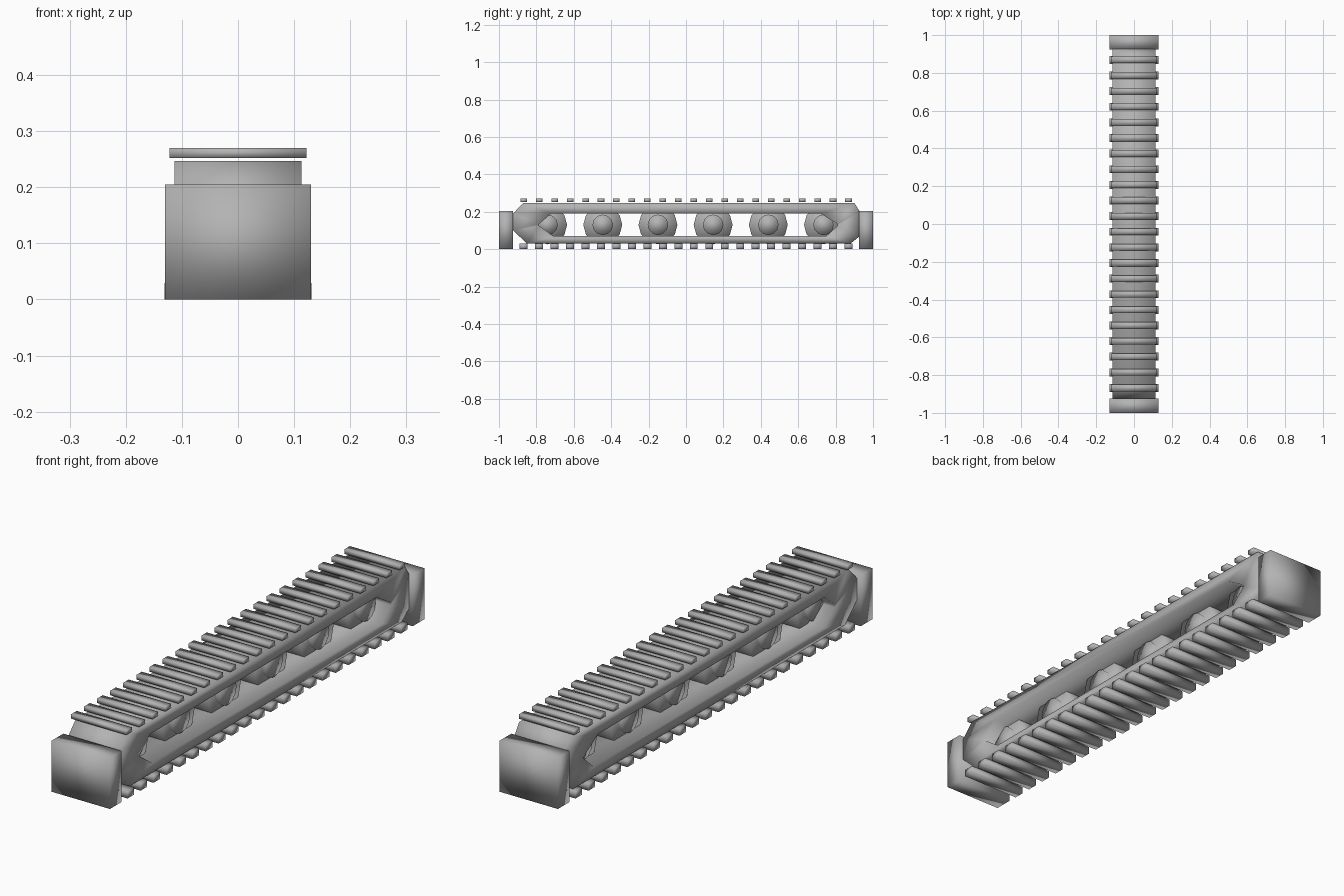
import bpy
import bmesh
import math
from mathutils import Matrix

if "Cube" in bpy.data.objects:
    bpy.data.objects.remove(bpy.data.objects["Cube"])

# One plain metal colour
GREY = (0.45, 0.45, 0.45, 1)
steel = bpy.data.materials.new("grey_steel")
steel.use_nodes = True
steel.diffuse_color = GREY
steel.node_tree.nodes["Principled BSDF"].inputs["Base Color"].default_value = GREY


def finish(bm, name):
    """Turn a bmesh into a soft-shaded grey object."""
    bmesh.ops.recalc_face_normals(bm, faces=bm.faces)
    mesh = bpy.data.meshes.new(name)
    bm.to_mesh(mesh)
    bm.free()
    mesh.materials.append(steel)
    for poly in mesh.polygons:
        poly.use_smooth = True
    obj = bpy.data.objects.new(name, mesh)
    bpy.context.collection.objects.link(obj)
    return obj


def box(name, size, centre):
    bm = bmesh.new()
    bmesh.ops.create_cube(bm, size=1, matrix=Matrix.Translation(centre) @ Matrix.Diagonal((*size, 1)))
    return finish(bm, name)


def disc(name, radius, width, y, z):
    bm = bmesh.new()
    turn = Matrix.Translation((0, y, z)) @ Matrix.Rotation(math.pi / 2, 4, "Y")
    bmesh.ops.create_cone(bm, cap_ends=True, segments=12, radius1=radius,
                          radius2=radius, depth=width, matrix=turn)
    return finish(bm, name)


# Belt: a closed loop between an outer and an inner side profile (y, z)
HALF_BELT = 0.113
outer = [(-0.85, 0.03), (-0.925, 0.1), (-0.925, 0.19), (-0.87, 0.247),
         (0.9, 0.247), (0.93, 0.2), (0.93, 0.07), (0.88, 0.03)]
inner = [(-0.71, 0.07), (-0.785, 0.125), (-0.785, 0.135), (-0.72, 0.19),
         (0.72, 0.19), (0.81, 0.135), (0.81, 0.125), (0.75, 0.07)]
bm = bmesh.new()
rings = [[bm.verts.new((x, y, z)) for y, z in profile]
         for x, profile in ((HALF_BELT, outer), (HALF_BELT, inner),
                            (-HALF_BELT, inner), (-HALF_BELT, outer))]
for r, ring in enumerate(rings):
    after = rings[(r + 1) % len(rings)]
    for i in range(len(ring)):
        j = (i + 1) % len(ring)
        bm.faces.new((ring[i], ring[j], after[j], after[i]))
finish(bm, "belt")

# End blocks
for label, side in (("front", -1), ("back", 1)):
    box(label + "_end_block", (0.26, 0.075, 0.205), (0, side * 0.9625, 0.1025))

# Cross bars along the top and bottom runs
BARS = 22
for i in range(BARS):
    y = -0.868 + i * 0.0827
    box(f"top_bar_{i + 1}", (0.245, 0.035, 0.018), (0, y, 0.261))
    box(f"bottom_bar_{i + 1}", (0.262, 0.042, 0.029), (0, y, 0.0145))

# Road wheels with hubs
for i in range(6):
    y = -0.74 + i * 0.295
    disc(f"road_wheel_{i + 1}", 0.104, 0.09, y, 0.13)
    disc(f"wheel_hub_{i + 1}", 0.055, 0.12, y, 0.13)
